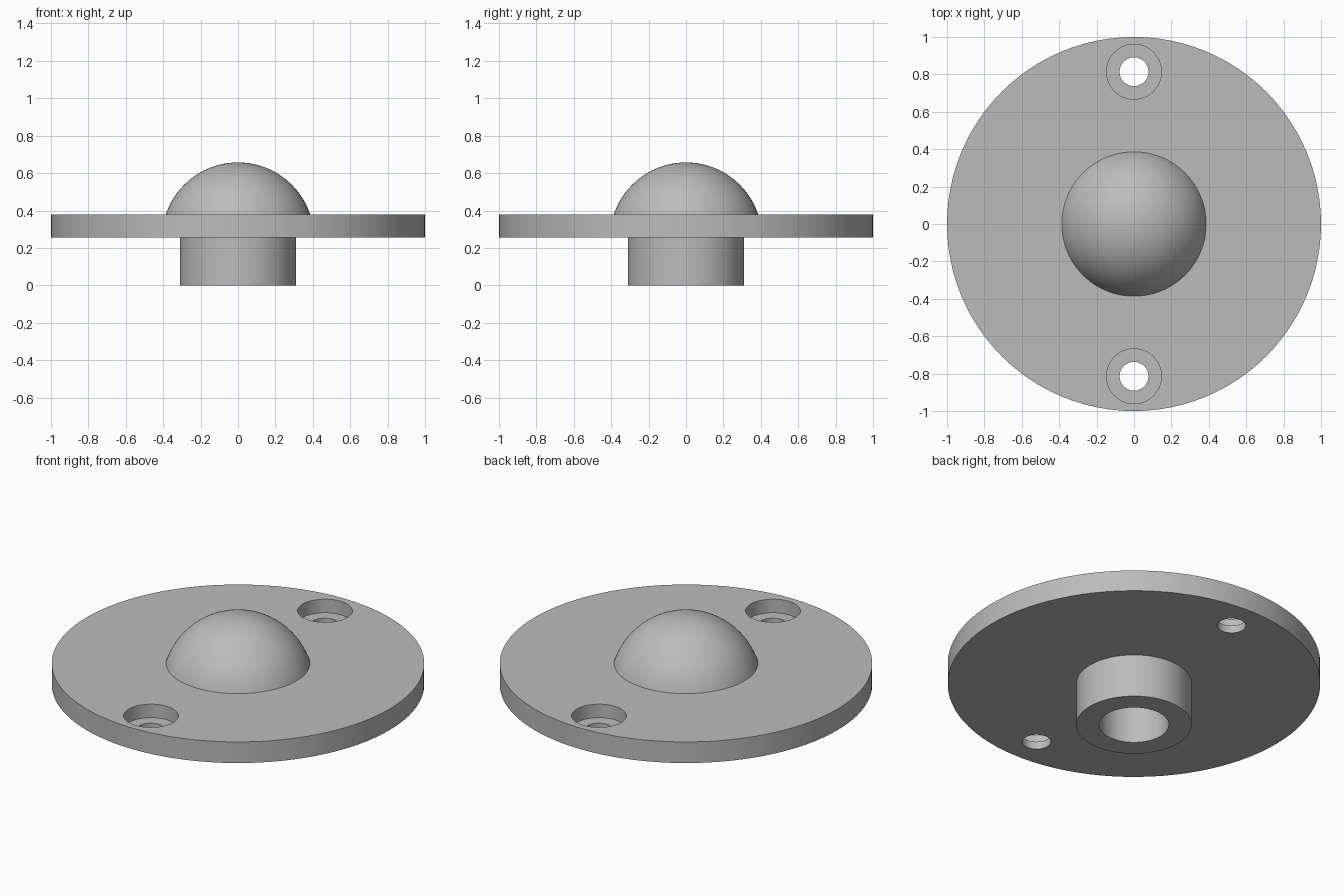
import bpy
import bmesh
from math import asin, cos, pi, sin

cube = bpy.data.objects.get("Cube")
if cube:
    bpy.data.objects.remove(cube, do_unlink=True)

# Main dimensions
PLATE_BOTTOM, PLATE_TOP = 0.255, 0.38
STEM_R, BORE_R, BORE_TOP = 0.31, 0.187, 0.38
DOME_R, DOME_BASE_R, DOME_TOP = 0.407, 0.386, 0.657
HOLE_Y, HOLE_R, RECESS_R, RECESS_Z = 0.814, 0.077, 0.147, 0.30

grey = bpy.data.materials.new("plain grey")
grey.use_nodes = True
grey.diffuse_color = (0.5, 0.5, 0.5, 1)
grey.node_tree.nodes["Principled BSDF"].inputs["Base Color"].default_value = (0.5, 0.5, 0.5, 1)


def lathe(name, profile, steps, y=0):
    """Spin a radius/height profile, running from axis to axis, around z."""
    bm = bmesh.new()
    verts = [bm.verts.new((r, 0, z)) for r, z in profile]
    edges = [bm.edges.new(pair) for pair in zip(verts, verts[1:])]
    bmesh.ops.spin(bm, geom=verts + edges, cent=(0, 0, 0), axis=(0, 0, 1),
                   angle=2 * pi, steps=steps)
    bmesh.ops.remove_doubles(bm, verts=bm.verts, dist=0.0001)
    bmesh.ops.recalc_face_normals(bm, faces=bm.faces)
    mesh = bpy.data.meshes.new(name)
    bm.to_mesh(mesh)
    bm.free()
    mesh.materials.append(grey)
    obj = bpy.data.objects.new(name, mesh)
    obj.location.y = y
    bpy.context.collection.objects.link(obj)
    return obj


# Hollow stem, round plate and domed cap as one turned body
rim_angle = asin(DOME_BASE_R / DOME_R)
dome = [(DOME_R * sin(a), DOME_TOP - DOME_R + DOME_R * cos(a))
        for a in (rim_angle * (1 - i / 24) for i in range(25))]
body = lathe("domed_plate", [
    (0, BORE_TOP), (BORE_R, BORE_TOP), (BORE_R, 0), (STEM_R, 0),
    (STEM_R, PLATE_BOTTOM), (1, PLATE_BOTTOM), (1, PLATE_TOP),
    (DOME_BASE_R, PLATE_TOP)] + dome, 96)
bpy.context.view_layer.objects.active = body
body.select_set(True)

# Two recessed screw holes
for side in (-1, 1):
    cutter = lathe("screw_hole_cutter", [
        (0, 0.1), (HOLE_R, 0.1), (HOLE_R, RECESS_Z), (RECESS_R, RECESS_Z),
        (RECESS_R, 0.5), (0, 0.5)], 48, side * HOLE_Y)
    cutter.hide_render = True
    cut = body.modifiers.new("screw_hole", 'BOOLEAN')
    cut.operation = 'DIFFERENCE'
    cut.solver = 'EXACT'
    cut.object = cutter
    bpy.context.view_layer.update()
    bpy.ops.object.modifier_apply(modifier=cut.name)
    bpy.data.objects.remove(cutter, do_unlink=True)

bpy.ops.object.shade_smooth_by_angle(angle=pi / 6)
